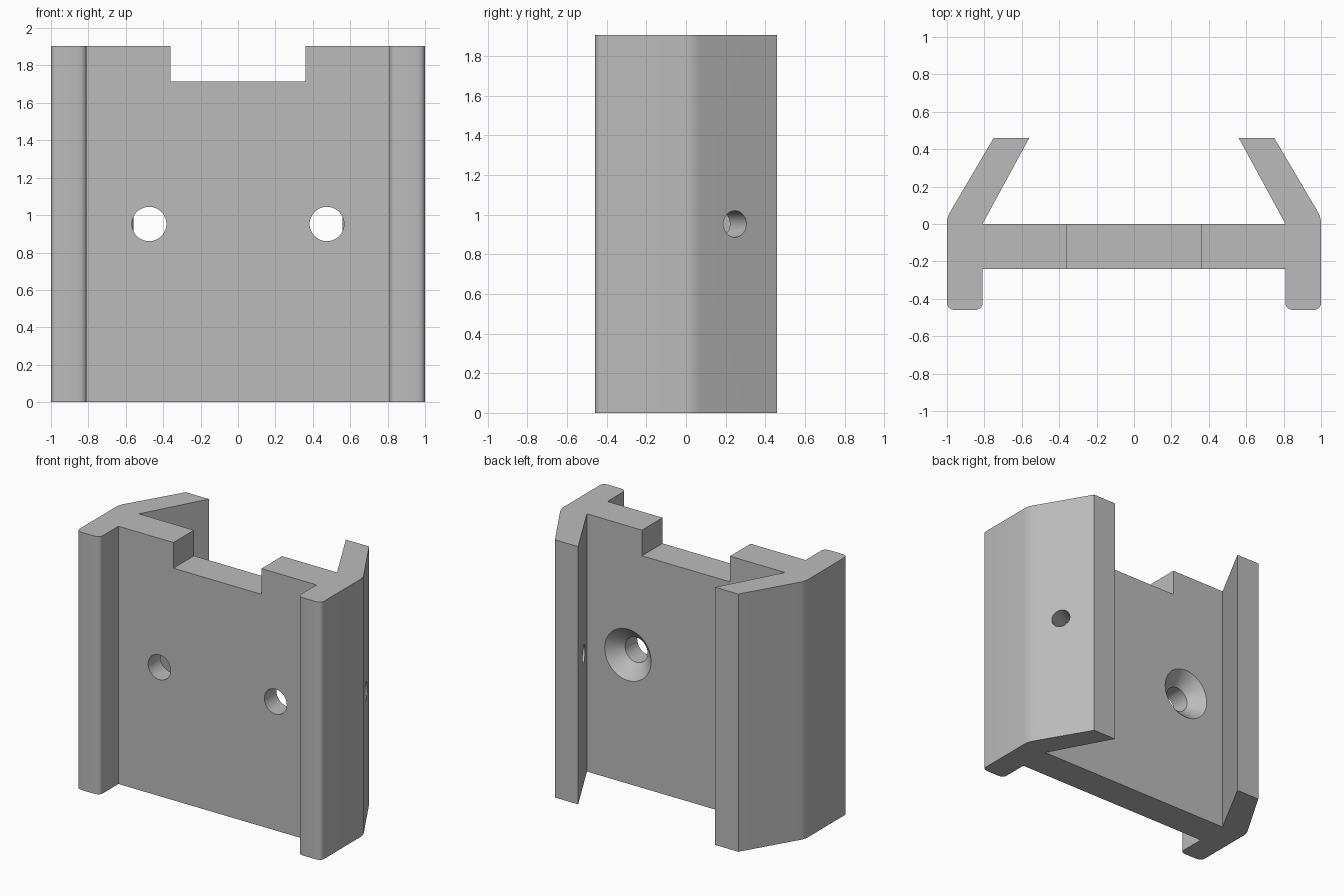
import bpy, bmesh, math
from mathutils import Vector, Matrix

cube = bpy.data.objects.get("Cube")
if cube:
    bpy.data.objects.remove(cube, do_unlink=True)

HEIGHT = 1.905
MID = HEIGHT / 2

grey = bpy.data.materials.new("plain grey")
grey.use_nodes = True
grey.diffuse_color = (0.5, 0.5, 0.5, 1)
grey.node_tree.nodes["Principled BSDF"].inputs["Base Color"].default_value = (0.5, 0.5, 0.5, 1)


def make_object(name, bm):
    bmesh.ops.recalc_face_normals(bm, faces=bm.faces)
    mesh = bpy.data.meshes.new(name)
    bm.to_mesh(mesh)
    bm.free()
    mesh.materials.append(grey)
    obj = bpy.data.objects.new(name, mesh)
    bpy.context.collection.objects.link(obj)
    return obj


def rounded(start, corner, end, steps=6):
    """Points of a curve that rounds off a corner."""
    a, b, c = Vector(start), Vector(corner), Vector(end)
    ts = [i / steps for i in range(steps + 1)]
    return [a * (1 - t) ** 2 + b * 2 * t * (1 - t) + c * t * t for t in ts]


def cone(name, centre, axis, r1, r2, depth):
    bm = bmesh.new()
    turn = Vector(axis).to_track_quat('Z', 'Y').to_matrix().to_4x4()
    bmesh.ops.create_cone(bm, cap_ends=True, segments=48, radius1=r1, radius2=r2,
                          depth=depth, matrix=Matrix.Translation(centre) @ turn)
    return make_object(name, bm)


# Bracket body: half cross-section, mirrored and extruded upwards
half = [Vector((0.81, -0.24))]
half += rounded((0.81, -0.42), (0.81, -0.46), (0.86, -0.46))
half += rounded((0.95, -0.46), (1, -0.46), (1, -0.42))
half += rounded((1, 0), (1, 0.035), (0.98, 0.07))
half += [Vector((0.75, 0.46)), Vector((0.56, 0.46)), Vector((0.81, 0))]
outline = half + [Vector((-p.x, p.y)) for p in reversed(half)]

bm = bmesh.new()
base = bm.faces.new([bm.verts.new((p.x, p.y, 0)) for p in outline])
top = bmesh.ops.extrude_face_region(bm, geom=[base])["geom"]
bmesh.ops.translate(bm, vec=(0, 0, HEIGHT),
                    verts=[v for v in top if isinstance(v, bmesh.types.BMVert)])
body = make_object("bracket_body", bm)

# Notch in the top of the plate
bm = bmesh.new()
bmesh.ops.create_cube(bm, size=1, matrix=Matrix.Translation((0, -0.12, 1.915))
                      @ Matrix.Diagonal((0.72, 0.6, 0.4, 1)))
cutters = [make_object("notch_cutter", bm)]

# Countersunk screw holes through the plate
for side, x in (("right", -0.475), ("left", 0.475)):
    cutters.append(cone(side + "_hole_cutter", (x, -0.12, MID), (0, 1, 0), 0.092, 0.092, 0.5))
    cutters.append(cone(side + "_countersink_cutter", (x, -0.04, MID), (0, 1, 0), 0.09, 0.21, 0.12))

# Angled hole through the left wing only
cutters.append(cone("wing_hole_cutter", (0.79, 0.2, MID), (0.88, 0.48, 0), 0.067, 0.067, 0.4))

bpy.context.view_layer.objects.active = body
body.select_set(True)
for cutter in cutters:
    mod = body.modifiers.new(cutter.name, 'BOOLEAN')
    mod.operation = 'DIFFERENCE'
    mod.solver = 'EXACT'
    mod.object = cutter
    bpy.ops.object.modifier_apply(modifier=mod.name)
    bpy.data.objects.remove(cutter, do_unlink=True)

bpy.ops.object.shade_smooth_by_angle(angle=math.radians(25))
